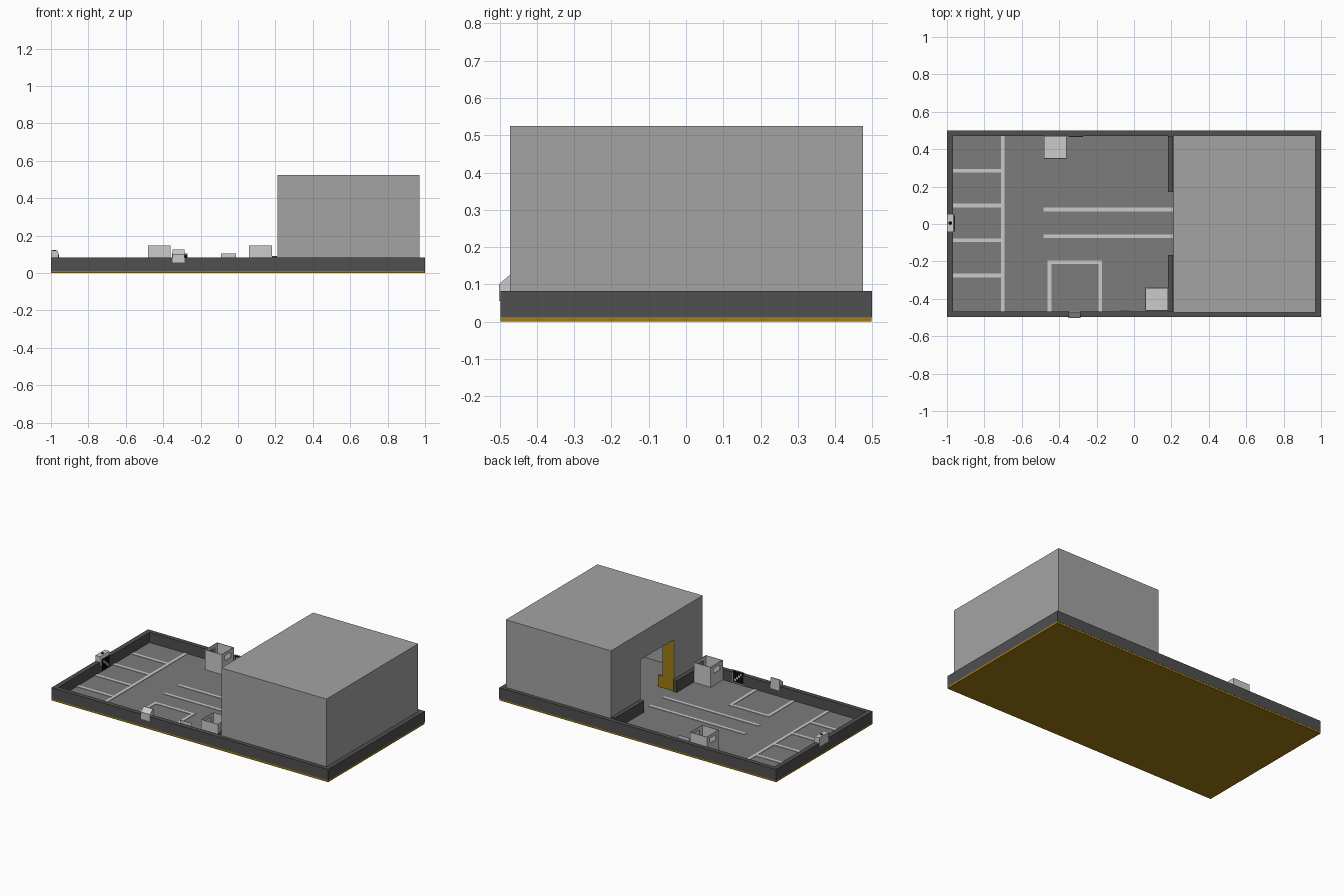
import bpy, bmesh

if "Cube" in bpy.data.objects:
    bpy.data.objects.remove(bpy.data.objects["Cube"])


def mat(name, r, g, b):
    m = bpy.data.materials.new(name)
    m.diffuse_color = (r, g, b, 1)
    m.use_nodes = True
    m.node_tree.nodes["Principled BSDF"].inputs["Base Color"].default_value = m.diffuse_color
    return m


WOOD = mat("wood", 0.35, 0.2, 0.005)
DARK = mat("dark_wall", 0.08, 0.08, 0.08)
FLOOR = mat("floor_grey", 0.2, 0.2, 0.2)
PANEL = mat("panel_grey", 0.37, 0.37, 0.37)
LIGHT = mat("light_grey", 0.58, 0.58, 0.58)
BLACK = mat("black", 0.003, 0.003, 0.003)


def finish(name, bm, material):
    bmesh.ops.recalc_face_normals(bm, faces=bm.faces)
    me = bpy.data.meshes.new(name)
    bm.to_mesh(me)
    bm.free()
    ob = bpy.data.objects.new(name, me)
    bpy.context.collection.objects.link(ob)
    me.materials.append(material)
    return ob


def boxes(name, material, *ranges):
    """Each range is x0, x1, y0, y1, z0, z1."""
    bm = bmesh.new()
    for x0, x1, y0, y1, z0, z1 in ranges:
        vs = bmesh.ops.create_cube(bm, size=1)["verts"]
        for v in vs:
            v.co.x = x1 if v.co.x > 0 else x0
            v.co.y = y1 if v.co.y > 0 else y0
            v.co.z = z1 if v.co.z > 0 else z0
    return finish(name, bm, material)


def prism(name, material, profile, along, a, b):
    """Extrude a (horizontal, z) profile along x or y."""
    bm = bmesh.new()
    place = (lambda p, t: (t, p[0], p[1])) if along == "x" else (lambda p, t: (p[0], t, p[1]))
    face = bm.faces.new([bm.verts.new(place(p, a)) for p in profile])
    ext = bmesh.ops.extrude_face_region(bm, geom=[face])["geom"]
    for v in ext:
        if isinstance(v, bmesh.types.BMVert):
            v.co[0 if along == "x" else 1] += b - a
    return finish(name, bm, material)


# Base board and floor
boxes("base_board", WOOD, (-1, 1, -0.498, 0.498, 0, 0.012))
boxes("floor", FLOOR, (-0.97, 0.97, -0.47, 0.47, 0.01, 0.016))

# Perimeter wall and low divider walls
boxes("perimeter_wall", DARK,
      (-0.999, 1, -0.498, -0.468, 0.011, 0.083), (-0.999, 1, 0.47, 0.499, 0.011, 0.083),
      (-0.999, -0.968, -0.468, 0.47, 0.011, 0.083), (0.968, 1, -0.468, 0.47, 0.011, 0.083))
boxes("divider_walls", DARK,
      (0.183, 0.2095, -0.468, -0.165, 0.012, 0.092), (0.183, 0.2095, 0.17, 0.47, 0.012, 0.092))

# Floor markings
L0, L1 = 0.013, 0.019
marks = [(-0.712, -0.692, -0.47, 0.47, L0, L1)]
marks += [(-0.97, -0.712, y - 0.01, y + 0.01, L0, L1) for y in (0.285, 0.099, -0.087, -0.275)]
marks += [(-0.485, 0.209, y - 0.01, y + 0.01, L0, L1) for y in (0.078, -0.065)]
marks += [(x, x + 0.02, -0.47, -0.215, L0, L1) for x in (-0.462, -0.191)]
marks += [(-0.462, -0.171, -0.215, -0.195, L0, L1)]
boxes("floor_lines", LIGHT, *marks)

# Hollow house with a doorway on the left side
T = 0.012
boxes("house_shell", PANEL,
      (0.21, 0.97, -0.472, -0.472 + T, 0.012, 0.525), (0.21, 0.97, 0.474 - T, 0.474, 0.012, 0.525),
      (0.97 - T, 0.97, -0.46, 0.462, 0.012, 0.525), (0.21, 0.97 - T, -0.46, 0.462, 0.525 - T, 0.525),
      (0.21, 0.21 + T, -0.46, -0.175, 0.012, 0.513), (0.21, 0.21 + T, 0.17, 0.462, 0.012, 0.513),
      (0.21, 0.21 + T, -0.175, 0.17, 0.35, 0.513))

# Wooden door jambs, deeper near the floor
jamb = [(0.212, 0.012), (0.325, 0.012), (0.325, 0.09), (0.29, 0.09), (0.29, 0.35), (0.212, 0.35)]
for name, y in (("front", -0.185), ("back", 0.17)):
    prism("door_jamb_" + name, WOOD, jamb, "y", y, y + 0.012)


# Open bins with a window in each end
def bin_box(name, x, y):
    w, d, t, z0, z1 = 0.122, 0.125, 0.004, 0.014, 0.146
    parts = [(x, x + w, y, y + t, z0, z1), (x, x + w, y + d - t, y + d, z0, z1),
             (x + t, x + w - t, y + t, y + d - t, z0, z0 + t)]
    for a in (x, x + w - t):
        b = a + t
        parts += [(a, b, y + t, y + d - t, z0, 0.094), (a, b, y + t, y + d - t, 0.126, z1),
                  (a, b, y + t, y + 0.03, 0.094, 0.126), (a, b, y + d - 0.03, y + d - t, 0.094, 0.126)]
    boxes(name, LIGHT, *parts)


bin_box("bin_back", -0.482, 0.348)
bin_box("bin_front", 0.06, -0.465)

# Control boxes clipped over the walls
prism("control_box_front", LIGHT,
      [(-0.502, 0.055), (-0.502, 0.1), (-0.473, 0.125), (-0.466, 0.125), (-0.466, 0.055)],
      "x", -0.35, -0.285)
prism("control_box_left", LIGHT,
      [(-1, 0.06), (-1, 0.12), (-0.966, 0.12), (-0.96, 0.105), (-0.96, 0.06)],
      "y", -0.043, 0.053)
bpy.ops.mesh.primitive_cylinder_add(vertices=16, radius=0.01, depth=0.004, location=(-0.982, 0.005, 0.12))
bpy.context.object.name = "control_button"
bpy.context.object.data.materials.append(BLACK)


# Light marker plates with a black square and a simple pattern of light cells
CELLS = [(0, 3), (1, 2), (2, 1), (3, 0)]


def marker(name, axis, u, face, side):
    z0, s = 0.022, 0.082

    def slab(u0, u1, za, zb, near, far):
        n0, n1 = sorted((face + side * near, face + side * far))
        return (n0, n1, u0, u1, za, zb) if axis == "x" else (u0, u1, n0, n1, za, zb)
    e, c = 0.004, s / 6
    boxes(name + "_plate", LIGHT, slab(u, u + s, z0, z0 + s, 0, 0.003))
    boxes(name + "_square", BLACK, slab(u + e, u + s - e, z0 + e, z0 + s - e, 0.002, 0.004))
    boxes(name + "_cells", LIGHT, *[
        slab(u + c * (i + 1), u + c * (i + 2), z0 + c * (j + 1), z0 + c * (j + 2), 0.003, 0.005)
        for i, j in CELLS])


marker("marker_front", "y", -0.092, -0.468, 1)
marker("marker_back", "y", -0.352, 0.47, -1)
marker("marker_left", "x", -0.036, -0.962, 1)
